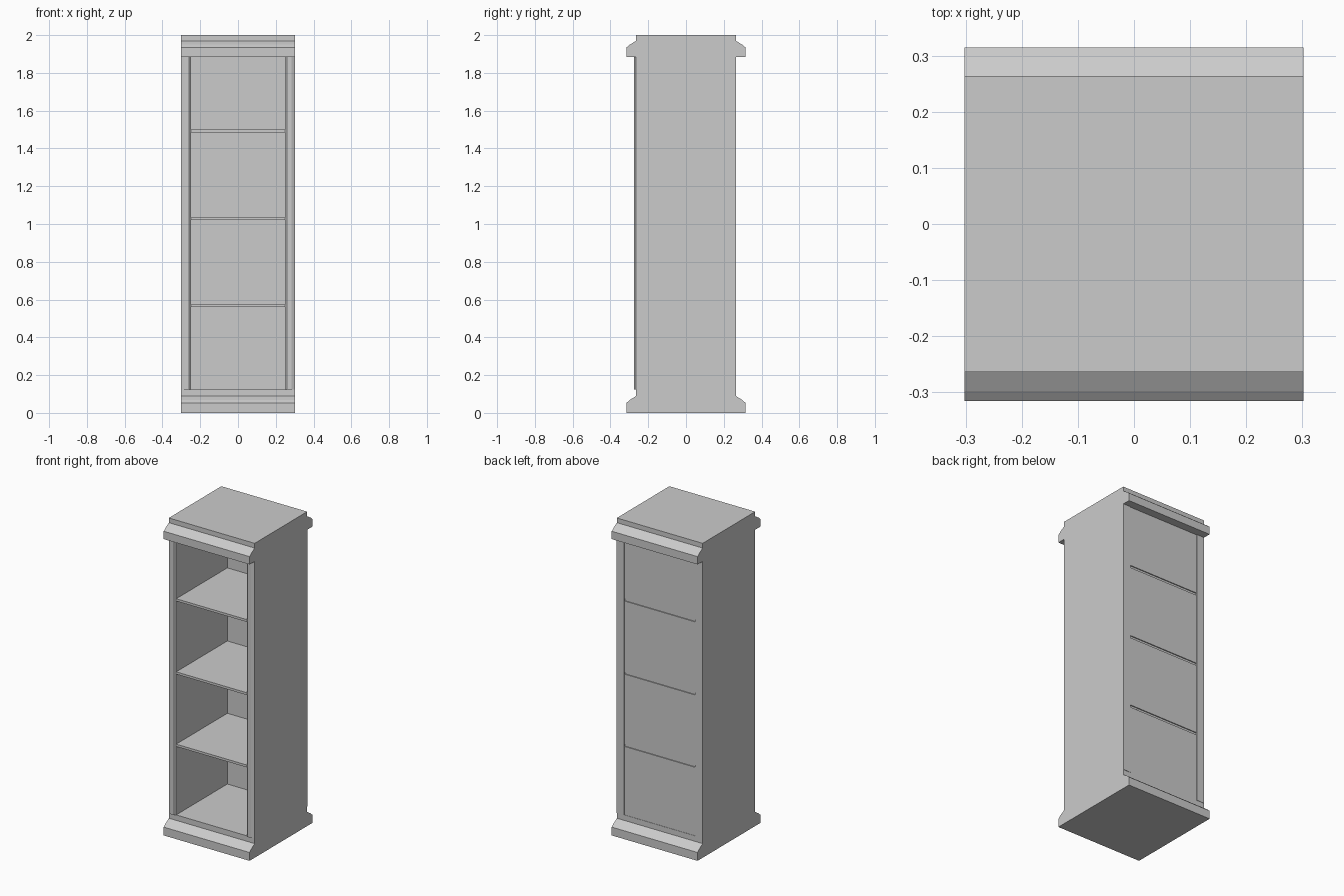
import bpy
import bmesh

cube = bpy.data.objects.get("Cube")
if cube:
    bpy.data.objects.remove(cube, do_unlink=True)

grey = bpy.data.materials.new("plain_grey")
grey.use_nodes = True
colour = (0.6, 0.6, 0.6, 1)
grey.diffuse_color = colour
grey.node_tree.nodes["Principled BSDF"].inputs["Base Color"].default_value = colour

HALF_W = 0.302    # outer half width
INNER = 0.25      # half width of the opening
DEPTH = 0.264     # half depth of the carcass
BACK = 0.25       # inner face of the back panel
FLOOR, CEILING = 0.125, 1.885


def prism(name, outline, start, end):
    """Extrude a closed outline of 3D points from one offset to the other."""
    bm = bmesh.new()
    rings = [[bm.verts.new([p + o for p, o in zip(point, off)]) for point in outline]
             for off in (start, end)]
    bm.faces.new(rings[0])
    bm.faces.new(rings[1])
    for i in range(len(outline)):
        j = (i + 1) % len(outline)
        bm.faces.new((rings[0][i], rings[0][j], rings[1][j], rings[1][i]))
    bmesh.ops.recalc_face_normals(bm, faces=bm.faces)
    mesh = bpy.data.meshes.new(name)
    bm.to_mesh(mesh)
    bm.free()
    mesh.materials.append(grey)
    obj = bpy.data.objects.new(name, mesh)
    bpy.context.collection.objects.link(obj)
    return obj


def box(name, x, y, z):
    outline = [(x[0], y[0], 0), (x[1], y[0], 0), (x[1], y[1], 0), (x[0], y[1], 0)]
    return prism(name, outline, (0, 0, z[0]), (0, 0, z[1]))


def moulding(name, half_profile):
    """Mirror a half profile front to back and run it across the width."""
    outline = [(0, y, z) for y, z in half_profile]
    outline += [(0, -y, z) for y, z in reversed(half_profile)]
    return prism(name, outline, (-HALF_W, 0, 0), (HALF_W, 0, 0))


# Plinth and cornice, both with a chamfered lip at front and back
moulding("plinth", [(0.315, 0), (0.315, 0.053), (0.298, 0.068),
                    (DEPTH, 0.09), (DEPTH, FLOOR)])
moulding("cornice", [(0.315, CEILING), (0.315, 1.935), (0.298, 1.949),
                     (DEPTH, 1.97), (DEPTH, 2.0)])

# Side panels with a slightly rounded front edge
for side, s in (("left", 1), ("right", -1)):
    plan = [(INNER, BACK + 0.016), (INNER, -0.267), (INNER + 0.009, -0.274),
            (HALF_W - 0.02, -0.274), (HALF_W, -DEPTH), (HALF_W, BACK + 0.016)]
    prism(side + "_side", [(s * x, y, 0) for x, y in plan],
          (0, 0, FLOOR), (0, 0, CEILING))

# Shelves run through to the back, with back panels set between them
shelf_bottoms = [0.56, 1.02, 1.485]
THICK = 0.015
for i, z in enumerate(shelf_bottoms):
    box(f"shelf_{i + 1}", (-INNER, INNER), (-DEPTH, 0.256), (z, z + THICK))

bottoms = [FLOOR] + [z + THICK for z in shelf_bottoms]
for i, (low, high) in enumerate(zip(bottoms, shelf_bottoms + [CEILING])):
    box(f"back_panel_{i + 1}", (-INNER, INNER), (BACK, 0.262), (low, high))
